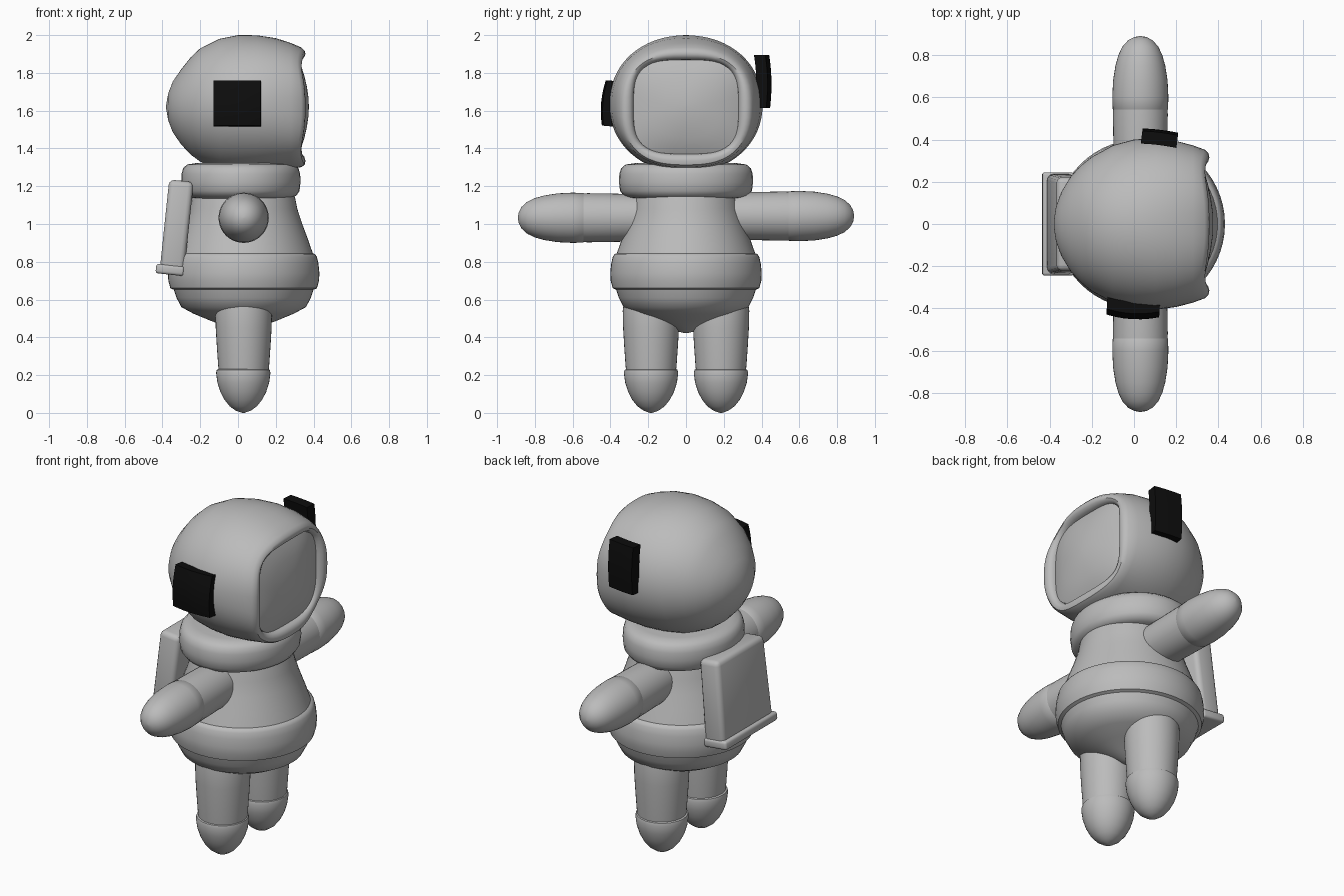
import bpy, bmesh, math
from mathutils import Vector, Matrix

if "Cube" in bpy.data.objects:
    bpy.data.objects.remove(bpy.data.objects["Cube"])


def material(name, rgb):
    m = bpy.data.materials.new(name)
    m.diffuse_color = (*rgb, 1)
    m.use_nodes = True
    m.node_tree.nodes["Principled BSDF"].inputs["Base Color"].default_value = m.diffuse_color
    return m


GREY = material("suit grey", (0.5, 0.5, 0.5))
BLACK = material("patch black", (0.004, 0.004, 0.004))


def finish(name, bm, mat, angle=40):
    bmesh.ops.recalc_face_normals(bm, faces=bm.faces[:])
    me = bpy.data.meshes.new(name)
    bm.to_mesh(me)
    bm.free()
    me.materials.append(mat)
    ob = bpy.data.objects.new(name, me)
    bpy.context.collection.objects.link(ob)
    bpy.ops.object.select_all(action='DESELECT')
    ob.select_set(True)
    bpy.context.view_layer.objects.active = ob
    bpy.ops.object.shade_smooth_by_angle(angle=math.radians(angle))
    return ob


def loft(name, axis, rings, mat=GREY, seg=48):
    """rings: (t, ra, rb, ca, cb, power, wave) cross-sections along an axis."""
    place = {'X': lambda t, a, b: (t, a, b), 'Y': lambda t, a, b: (a, t, b),
             'Z': lambda t, a, b: (a, b, t)}[axis]
    bm = bmesh.new()
    loops = []
    for t, ra, rb, ca, cb, n, wave in rings:
        loop = []
        for i in range(seg):
            th = 2 * math.pi * i / seg
            c, s = math.cos(th), math.sin(th)
            a = math.copysign(abs(c) ** (2 / n), c) * ra
            b = math.copysign(abs(s) ** (2 / n), s) * rb
            loop.append(bm.verts.new(place(t + wave * math.cos(4 * th), ca + a, cb + b)))
        loops.append(loop)
    for p, q in zip(loops, loops[1:]):
        for i in range(seg):
            j = (i + 1) % seg
            bm.faces.new((p[i], p[j], q[j], q[i]))
    bm.faces.new(loops[0])
    bm.faces.new(loops[-1])
    return finish(name, bm, mat)


def turned(name, axis, ca, cb, profile, sx=1, sy=1, seg=40):
    """Round part from a (position, radius) profile."""
    return loft(name, axis, [(t, r * sx, r * sy, ca, cb, 2, 0) for t, r in profile], seg=seg)


# Helmet with a rounded-square rim that faces +x
helmet = [(-.38, .012, .012, 1.62, 2), (-.37, .08, .07, 1.62, 2), (-.345, .15, .135, 1.62, 2),
          (-.30, .225, .20, 1.62, 2), (-.25, .278, .258, 1.625, 2), (-.20, .318, .30, 1.63, 2),
          (-.10, .373, .347, 1.633, 2), (0, .40, .365, 1.635, 2), (.10, .406, .364, 1.635, 2.1),
          (.20, .393, .352, 1.632, 2.2), (.28, .372, .333, 1.625, 2.3), (.325, .352, .317, 1.618, 2.5),
          (.343, .335, .302, 1.615, 2.6), (.347, .315, .283, 1.617, 2.8),
          (.341, .295, .264, 1.62, 3.1), (.325, .281, .252, 1.62, 3.3), (.305, .277, .248, 1.62, 3.3)]
loft("helmet", 'X', [(x, ry, rz, 0, zc, n, .01 if x > .3 else 0)
                     for x, ry, rz, zc, n in helmet], seg=64)

# Domed visor inside the rim
dome = [(.29, 1, 3.3), (.318, 1, 3.3), (.336, .85, 3), (.352, .65, 2.6),
        (.365, .42, 2.2), (.373, .2, 2), (.375, .02, 2)]
loft("visor", 'X', [(x, .28 * s, .25 * s, 0, 1.62, n, 0) for x, s, n in dome], seg=64)

# Padded collar
turned("collar", 'Z', .015, 0, [(1.13, .24), (1.14, .305), (1.15, .33), (1.175, .349), (1.22, .355),
                                (1.265, .353), (1.295, .343), (1.315, .32), (1.322, .27)], sx=.89)

# Pear-shaped torso with a raised belt
turned("torso", 'Z', .03, 0, [(1.2, .25), (1.14, .272), (1.08, .284), (1.0, .31), (.92, .34), (.845, .366),
                              (.84, .378), (.825, .388), (.79, .396), (.74, .401), (.70, .399), (.66, .388),
                              (.652, .37), (.61, .356), (.56, .33), (.525, .265), (.49, .18),
                              (.455, .09), (.43, .04), (.422, .005)], seg=56)

# Arms, gloves, legs and boots on both sides
for side, s in (("right", -1), ("left", 1)):
    z = 1.033 if s < 0 else 1.042
    turned(side + "_arm", 'Y', .03, z, [(s * y, r) for y, r in (
        (.15, .115), (.25, .125), (.4, .128), (.52, .13), (.6, .126))])
    turned(side + "_glove", 'Y', .03, z, [(s * y, r) for y, r in (
        (.53, .12), (.545, .131), (.6, .133), (.68, .129), (.75, .118), (.8, .104),
        (.84, .085), (.87, .058), (.885, .03), (.89, .004))])
    turned(side + "_leg", 'Z', .03, s * .185, [(.2, .13), (.25, .135), (.35, .142),
                                               (.45, .148), (.54, .15), (.6, .142), (.62, .12)])
    turned(side + "_boot", 'Z', .028, s * .185, [(.235, .125), (.228, .14), (.212, .144), (.16, .137),
                                                 (.11, .121), (.07, .1), (.035, .072),
                                                 (.012, .04), (0, .006)])


def slab(name, size, centre, tilt, bevel, taper=0):
    """Bevelled box tilted about y; taper narrows its top."""
    bm = bmesh.new()
    bmesh.ops.create_cube(bm, size=1)
    for v in bm.verts:
        k = 1 - taper * (v.co.z + .5)
        v.co = Vector((v.co.x * size[0], v.co.y * size[1] * k, v.co.z * size[2]))
    bmesh.ops.bevel(bm, geom=bm.edges[:], offset=bevel, segments=3, profile=.5, affect='EDGES')
    bm.transform(Matrix.Translation(centre) @ Matrix.Rotation(math.radians(tilt), 4, 'Y'))
    return finish(name, bm, GREY)


# Backpack and its bottom ledge
slab("backpack", (.13, .475, .49), (-.325, 0, .985), 6, .028, .07)
slab("backpack_ledge", (.15, .49, .05), (-.36, 0, .757), 6, .014)


def patch(name, size, centre, side, turn, lean, bow):
    """Plate curved to follow the helmet."""
    bm = bmesh.new()
    bmesh.ops.create_cube(bm, size=1)
    bmesh.ops.subdivide_edges(bm, edges=bm.edges[:], cuts=5, use_grid_fill=True)
    for v in bm.verts:
        x, y, z = (a * b for a, b in zip(v.co, size))
        v.co = Vector((x, y - side * bow * (x * x + z * z), z))
    bm.transform(Matrix.Translation(centre) @ Matrix.Rotation(math.radians(turn), 4, 'Z')
                 @ Matrix.Rotation(math.radians(lean), 4, 'X'))
    return finish(name, bm, BLACK)


# Dark side patches on the helmet
patch("right_patch", (.25, .056, .24), (-.005, -.421, 1.64), -1, -3, -5, 1.0)
patch("left_patch", (.17, .06, .28), (.122, .416, 1.755), 1, -7, 1, .5)
